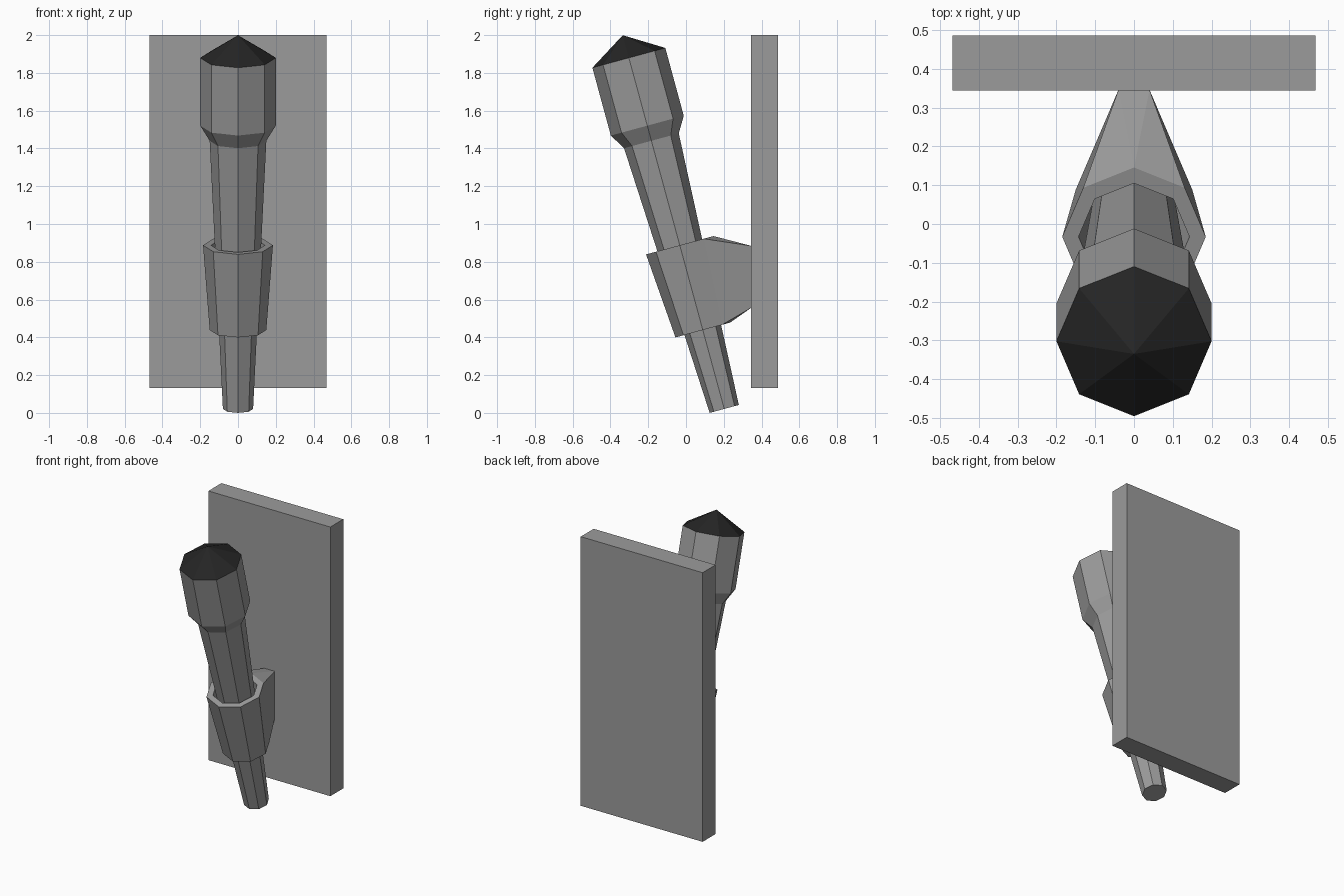
import bpy, bmesh, math
from mathutils import Vector

if "Cube" in bpy.data.objects:
    bpy.data.objects.remove(bpy.data.objects["Cube"])

TILT = math.radians(15.2)
BASE = Vector((0, 0.2025, 0.021))
AXIS = Vector((0, -math.sin(TILT), math.cos(TILT)))
SIDE = Vector((1, 0, 0))
BACK = Vector((0, math.cos(TILT), math.sin(TILT)))


def material(name, v):
    m = bpy.data.materials.new(name)
    m.diffuse_color = (v, v, v, 1)
    m.use_nodes = True
    m.node_tree.nodes["Principled BSDF"].inputs["Base Color"].default_value = m.diffuse_color
    return m


grey = material("grey", 0.33)
black = material("soot black", 0.018)


def finish(bm, name, *mats):
    bmesh.ops.recalc_face_normals(bm, faces=bm.faces)
    me = bpy.data.meshes.new(name)
    bm.to_mesh(me)
    bm.free()
    ob = bpy.data.objects.new(name, me)
    for m in mats:
        me.materials.append(m)
    bpy.context.collection.objects.link(ob)
    return ob


def ring(bm, t, r):
    """Octagon around the tilted axis; vertex 0 points at the wall."""
    out = []
    for i in range(8):
        a = i * math.pi / 4
        out.append(bm.verts.new(BASE + AXIS * t + (SIDE * math.sin(a) + BACK * math.cos(a)) * r))
    return out


def bridge(bm, a, b, skip=()):
    for i in range(8):
        if i not in skip:
            j = (i + 1) % 8
            bm.faces.new((a[i], a[j], b[j], b[i]))


# torch: tapered handle, wide head, black pointed top
bm = bmesh.new()
rings = [ring(bm, t, r) for t, r in ((0, 0.08), (1.471, 0.15), (1.554, 0.2), (1.926, 0.2))]
bm.faces.new(rings[0])
for a, b in zip(rings, rings[1:]):
    bridge(bm, a, b)
tip = bm.verts.new(BASE + AXIS * 2.05)
for i in range(8):
    f = bm.faces.new((rings[-1][i], rings[-1][(i + 1) % 8], tip))
    f.material_index = 1
finish(bm, "torch", grey, black)

# holder: octagonal collar whose two rear sides taper back to the wall
bm = bmesh.new()
low, top = ring(bm, 0.433, 0.15), ring(bm, 0.898, 0.185)
low_in, top_in = ring(bm, 0.433, 0.1), ring(bm, 0.898, 0.143)
bridge(bm, low, top, skip=(0, 7))
bridge(bm, top, top_in)
bridge(bm, top_in, low_in)
bridge(bm, low_in, low)
wt = [bm.verts.new((x, 0.346, 0.884)) for x in (0.04, -0.04)]
wb = [bm.verts.new((x, 0.346, 0.557)) for x in (0.04, -0.04)]
for k, i in enumerate((1, 7)):
    bm.faces.new((top[i], low[i], wb[k], wt[k]))
    bm.faces.new((top[i], top[0], wt[k]))
    bm.faces.new((low[i], low[0], wb[k]))
bm.faces.new((top[0], wt[0], wt[1]))
bm.faces.new((low[0], wb[0], wb[1]))
bm.faces.new((wt[0], wt[1], wb[1], wb[0]))
finish(bm, "holder", grey)

# wall plate
bm = bmesh.new()
bmesh.ops.create_cube(bm, size=1)
bmesh.ops.scale(bm, vec=(0.936, 0.142, 1.868), verts=bm.verts)
bmesh.ops.translate(bm, vec=(0, 0.415, 1.066), verts=bm.verts)
finish(bm, "wall_plate", grey)
